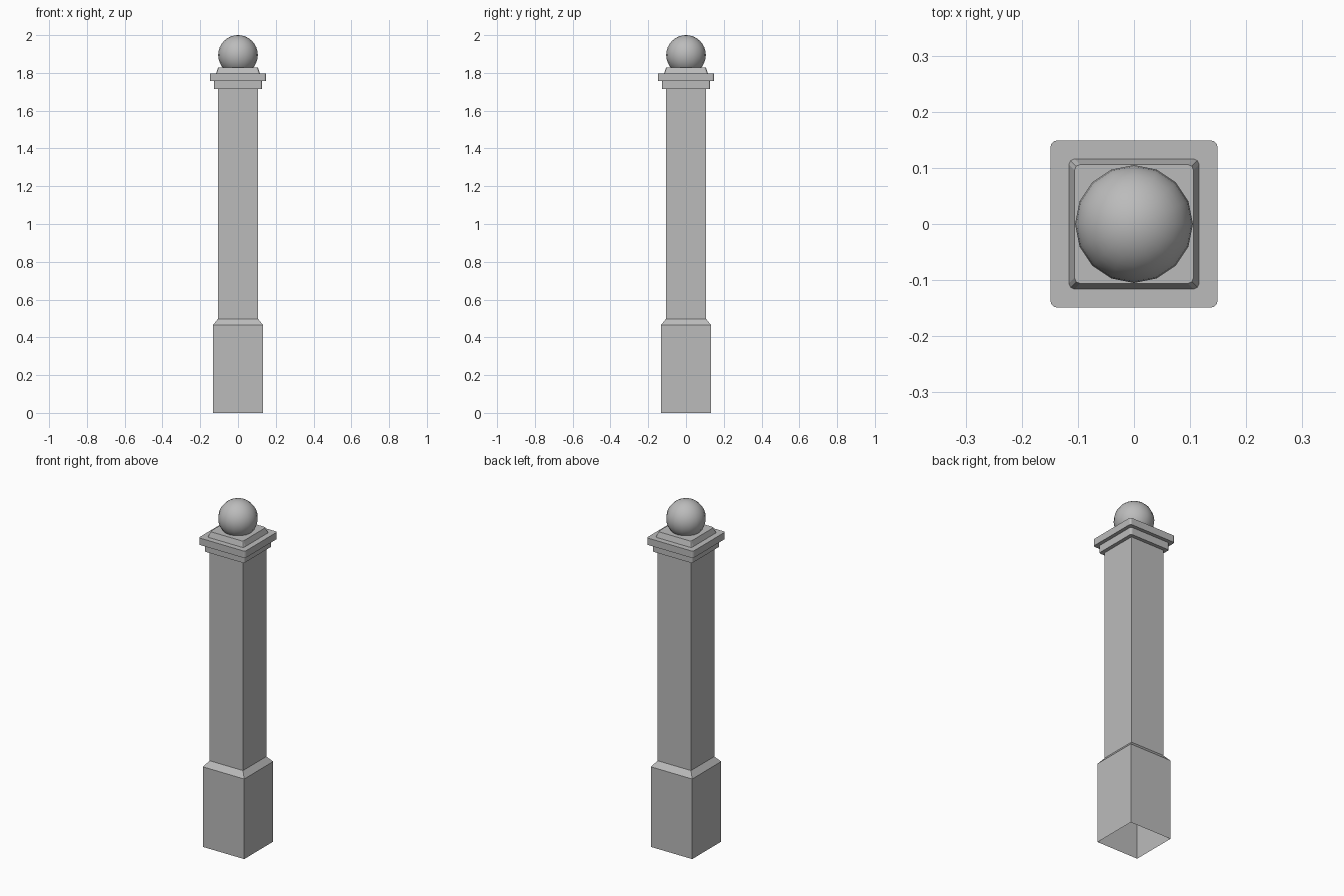
import bpy, bmesh
from math import sin, cos, pi

cube = bpy.data.objects.get("Cube")
if cube:
    bpy.data.objects.remove(cube, do_unlink=True)

stone = bpy.data.materials.new("grey_stone")
stone.use_nodes = True
stone.diffuse_color = (0.5, 0.5, 0.5, 1)
stone.node_tree.nodes["Principled BSDF"].inputs["Base Color"].default_value = (0.5, 0.5, 0.5, 1)


def square_ring(half, radius, steps):
    """Corners of a square, rounded when radius is above zero."""
    if radius == 0:
        return [(half, half), (-half, half), (-half, -half), (half, -half)]
    inner = half - radius
    points = []
    for corner in range(4):
        mid = pi / 4 + corner * pi / 2
        cx = inner if cos(mid) > 0 else -inner
        cy = inner if sin(mid) > 0 else -inner
        for i in range(steps + 1):
            a = corner * pi / 2 + i * pi / 2 / steps
            points.append((cx + radius * cos(a), cy + radius * sin(a)))
    return points


def square_loft(name, levels, radius=0, steps=3, bottom=True):
    """Skin square rings, given as (half width, height), from bottom to top."""
    bm = bmesh.new()
    rings = [[bm.verts.new((x, y, z)) for x, y in square_ring(half, radius, steps)]
             for half, z in levels]
    count = len(rings[0])
    for low, high in zip(rings, rings[1:]):
        for i in range(count):
            j = (i + 1) % count
            bm.faces.new((low[i], low[j], high[j], high[i]))
    bm.faces.new(rings[-1])
    if bottom:
        bm.faces.new(rings[0][::-1])
    mesh = bpy.data.meshes.new(name)
    bm.to_mesh(mesh)
    bm.free()
    mesh.materials.append(stone)
    obj = bpy.data.objects.new(name, mesh)
    bpy.context.collection.objects.link(obj)
    return obj


# Hollow plinth and shaft, open underneath
square_loft("plinth_and_shaft",
            [(0.133, 0), (0.133, 0.465), (0.107, 0.497), (0.107, 1.72)], bottom=False)

# Stepped cap
square_loft("cap_lower_slab", [(0.128, 1.715), (0.128, 1.757)], radius=0.01)
square_loft("cap_upper_slab", [(0.149, 1.757), (0.149, 1.797)], radius=0.012)
square_loft("cap_ball_seat", [(0.116, 1.797), (0.106, 1.828)], radius=0.01, steps=2)

# Ball finial
bpy.ops.mesh.primitive_uv_sphere_add(segments=16, ring_count=16, radius=0.105,
                                     location=(0, 0, 1.895))
ball = bpy.context.object
ball.name = "ball_finial"
ball.data.materials.append(stone)
bpy.ops.object.shade_smooth()
